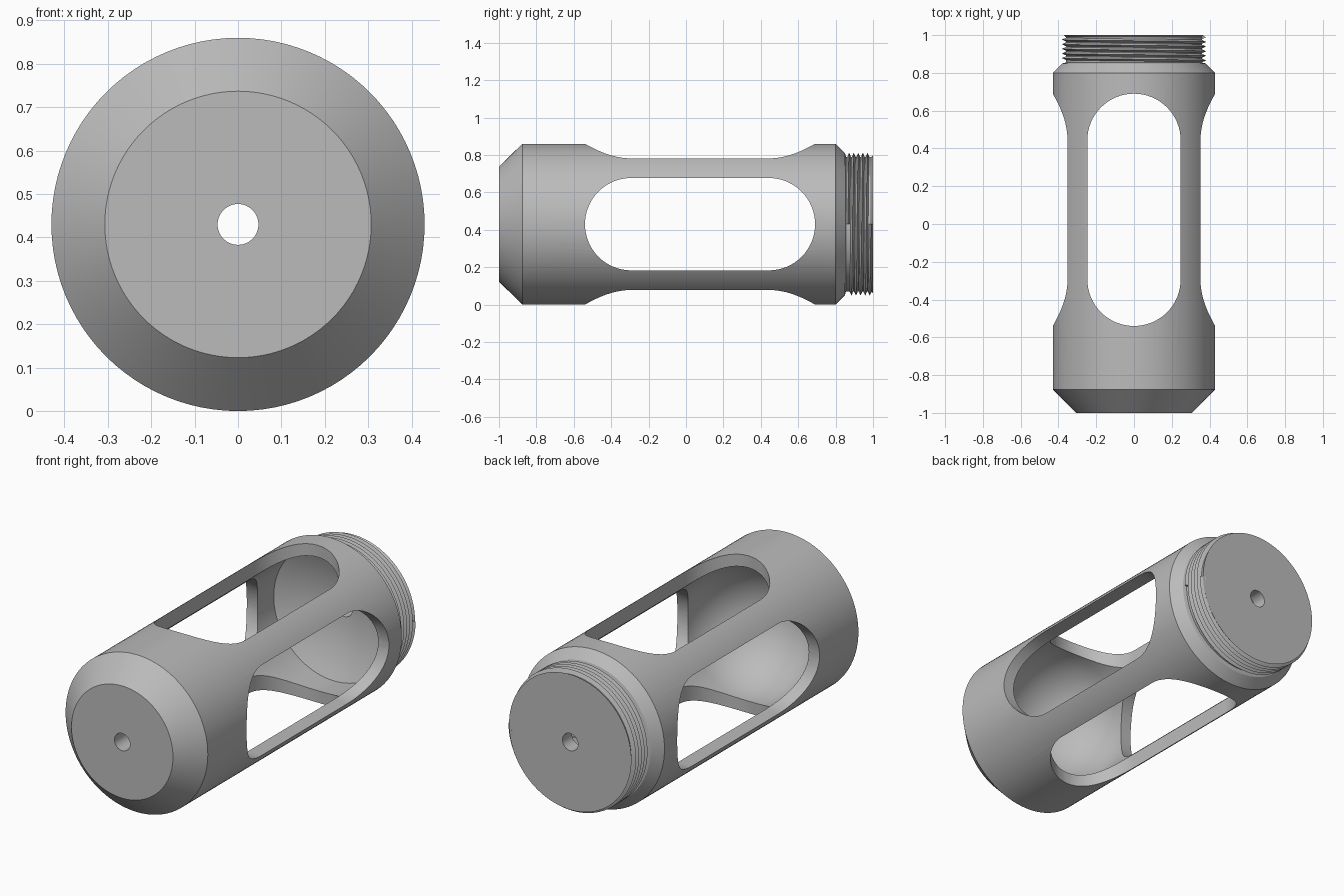
import bpy, bmesh
from math import sin, cos, pi, radians
from mathutils import Vector

if "Cube" in bpy.data.objects:
    bpy.data.objects.remove(bpy.data.objects["Cube"])

AXIS_Z = 0.43        # height of the long axis
BORE = 0.365         # inner cavity radius
HOLE = 0.047         # small hole in both ends
SLOT_R = 0.247       # half width of the side windows

grey = bpy.data.materials.new("plain_grey")
grey.use_nodes = True
grey.diffuse_color = (0.5, 0.5, 0.5, 1)
grey.node_tree.nodes["Principled BSDF"].inputs["Base Color"].default_value = (0.5, 0.5, 0.5, 1)


def finish(bm, name):
    bmesh.ops.recalc_face_normals(bm, faces=bm.faces)
    mesh = bpy.data.meshes.new(name)
    bm.to_mesh(mesh)
    bm.free()
    mesh.materials.append(grey)
    obj = bpy.data.objects.new(name, mesh)
    obj.location.z = AXIS_Z
    bpy.context.collection.objects.link(obj)
    return obj


def activate(obj):
    bpy.ops.object.select_all(action='DESELECT')
    obj.select_set(True)
    bpy.context.view_layer.objects.active = obj


def revolve(name, profile, steps=96):
    """Turn a closed (radius, y) profile around the long axis."""
    bm = bmesh.new()
    vs = [bm.verts.new((r, y, 0)) for r, y in profile]
    es = [bm.edges.new((vs[i - 1], vs[i])) for i in range(len(vs))]
    bmesh.ops.spin(bm, geom=vs + es, cent=(0, 0, 0), axis=(0, 1, 0),
                   angle=2 * pi, steps=steps, use_merge=True)
    bmesh.ops.remove_doubles(bm, verts=bm.verts, dist=1e-5)
    return finish(bm, name)


def slot_cutter(name, direction):
    """Long round-ended prism running through the body along x or z."""
    bm = bmesh.new()
    outline = []
    for centre, start in ((0.69 - SLOT_R, 0), (-0.54 + SLOT_R, pi)):
        for i in range(33):
            a = start + pi * i / 32
            outline.append((SLOT_R * cos(a), centre + SLOT_R * sin(a)))
    place = (lambda u, y, w: (w, y, u)) if direction == 'x' else (lambda u, y, w: (u, y, w))
    face = bm.faces.new([bm.verts.new(place(u, y, -0.6)) for u, y in outline])
    up = bmesh.ops.extrude_face_region(bm, geom=[face])["geom"]
    bmesh.ops.translate(bm, vec=Vector(place(0, 0, 1.2)),
                        verts=[v for v in up if isinstance(v, bmesh.types.BMVert)])
    obj = finish(bm, name)
    obj.hide_render = True
    return obj


# Body shell: bevelled front, threaded-neck core, domed cavity
outer = [(HOLE, -1), (0.307, -1), (0.43, -0.875), (0.43, 0.8), (0.38, 0.85),
         (0.36, 0.855), (0.36, 0.99), (0.37, 1), (HOLE, 1)]
back_dome = [(BORE * t, 0.92 - 0.09 * t * t) for t in [HOLE / BORE] + [k / 8 for k in range(2, 9)]]
front_dome = [(BORE * cos(a), -0.53 - BORE * sin(a))
              for a in [radians(82.6) * k / 16 for k in range(17)]]
body = revolve("body_shell", outer + back_dome + front_dome)

# Four side windows cut by two crossing slots
for d in "xz":
    cutter = slot_cutter("slot_cutter_" + d, d)
    activate(body)
    mod = body.modifiers.new("slot", 'BOOLEAN')
    mod.operation = 'DIFFERENCE'
    mod.solver = 'EXACT'
    mod.object = cutter
    bpy.ops.object.modifier_apply(modifier=mod.name)
    bpy.data.objects.remove(cutter)
activate(body)
bpy.ops.object.shade_smooth_by_angle(angle=radians(30))

# Screw thread: triangular ridge wound around the neck
PITCH, TURNS, STEPS = 0.0245, 5, 96
bm = bmesh.new()
rings = []
for i in range(TURNS * STEPS + 1):
    a = 2 * pi * i / STEPS
    y = 0.866 + PITCH * i / STEPS
    rings.append([bm.verts.new((r * cos(a), y + dy, r * sin(a)))
                  for r, dy in ((0.355, -0.0122), (0.382, 0), (0.355, 0.0122))])
for p, q in zip(rings, rings[1:]):
    for k in range(3):
        bm.faces.new((p[k], p[k - 1], q[k - 1], q[k]))
bm.faces.new(rings[0])
bm.faces.new(rings[-1])
thread = finish(bm, "screw_thread")
activate(thread)
bpy.ops.object.shade_smooth_by_angle(angle=radians(30))
